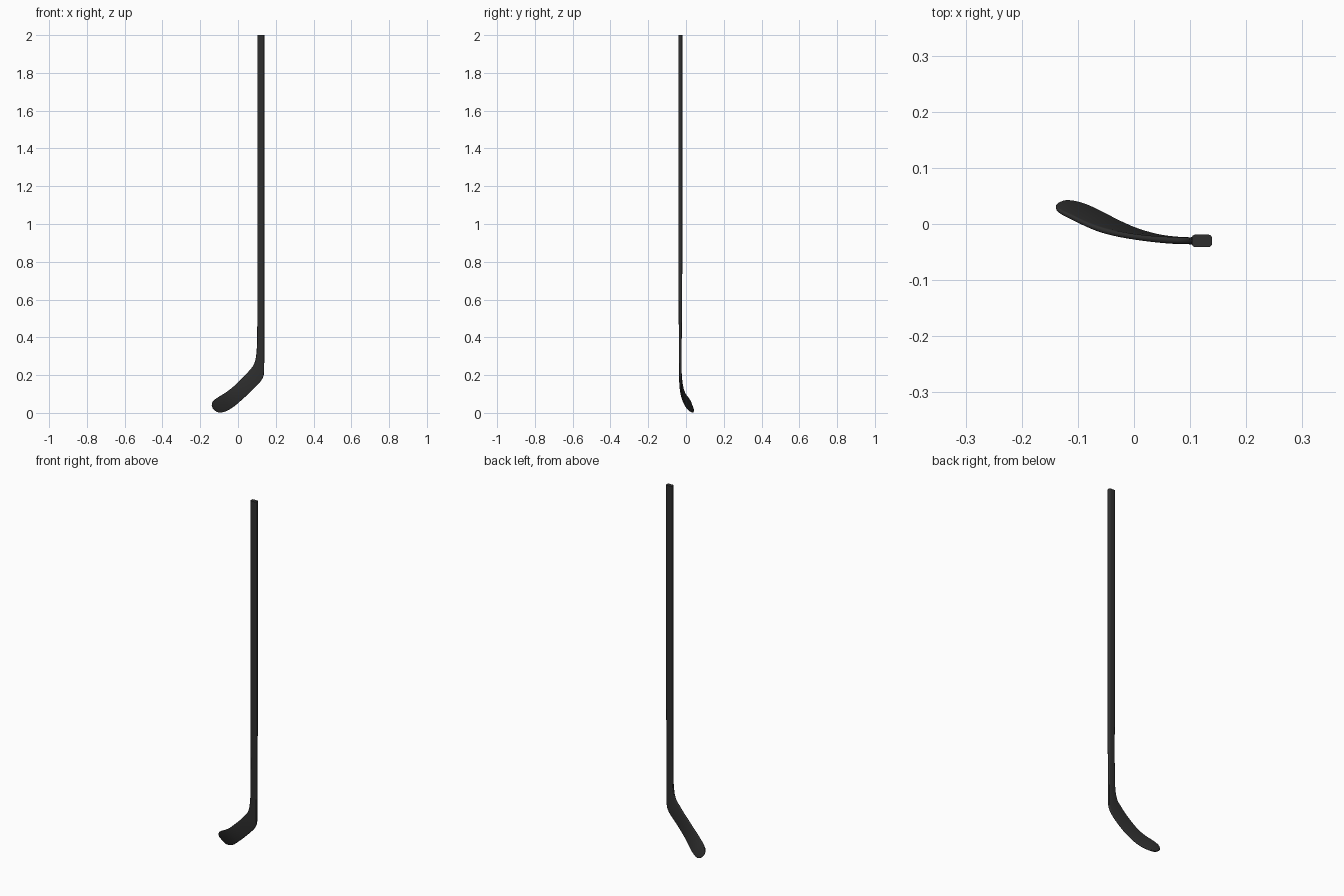
import bpy, bmesh, math
from mathutils import Vector

if "Cube" in bpy.data.objects:
    bpy.data.objects.remove(bpy.data.objects["Cube"])

# Stations from shaft to toe: heel-side edge (x, y, z), upper edge (x, y, z), thickness
STATIONS = [
    (.139, -.030, .520, .103, -.030, .520, .018),
    (.139, -.030, .390, .101, -.030, .410, .015),
    (.139, -.030, .270, .099, -.030, .335, .013),
    (.138, -.030, .215, .093, -.030, .285, .012),
    (.133, -.030, .190, .082, -.030, .252, .012),
    (.118, -.030, .165, .063, -.029, .228, .012),
    (.090, -.029, .135, .035, -.027, .196, .011),
    (.050, -.024, .096, .000, -.023, .162, .010),
    (.010, -.013, .060, -.035, -.017, .130, .010),
    (-.025, .002, .031, -.065, -.009, .108, .010),
    (-.055, .018, .013, -.090, .001, .092, .009),
    (-.080, .030, .004, -.113, .012, .078, .009),
    (-.103, .038, .003, -.131, .021, .063, .008),
    (-.121, .040, .012, -.138, .027, .050, .007),
    (-.133, .037, .023, -.139, .031, .036, .004),
]
STEPS = 3


def catmull(a, b, c, d, t):
    return [0.5 * (2 * q + (r - p) * t + (2 * p - 5 * q + 4 * r - s) * t * t
                   + (3 * q - p - 3 * r + s) * t ** 3) for p, q, r, s in zip(a, b, c, d)]


def smooth_stations(rows):
    out = []
    for i in range(len(rows) - 1):
        prev, nxt = rows[max(i - 1, 0)], rows[min(i + 2, len(rows) - 1)]
        out += [catmull(prev, rows[i], rows[i + 1], nxt, k / STEPS) for k in range(STEPS)]
    return out + [list(rows[-1])]


def rounded_ring(mid, u, v, half_w, half_t):
    """Rounded rectangle in the plane of u (width) and v (thickness)."""
    r = min(.006, half_t * .9, half_w * .9)
    pts = []
    for n, (sx, sy) in enumerate([(1, 1), (-1, 1), (-1, -1), (1, -1)]):
        for k in range(5):
            a = math.pi / 2 * (n + k / 4)
            pts.append(mid + u * (sx * (half_w - r) + r * math.cos(a))
                       + v * (sy * (half_t - r) + r * math.sin(a)))
    return pts


# Straight shaft on top, then the curved blade
rows = [[.139, -.030, z, .103, -.030, z, t] for z, t in ((2.0, .022), (1.3, .022), (.8, .021))]
rows += smooth_stations(STATIONS)
mids = [(Vector(r[:3]) + Vector(r[3:6])) / 2 for r in rows]

bm = bmesh.new()
rings = []
for i, r in enumerate(rows):
    chord = Vector(r[:3]) - Vector(r[3:6])
    along = mids[min(i + 1, len(rows) - 1)] - mids[max(i - 1, 0)]
    u = chord.normalized()
    v = along.cross(u).normalized()
    ring = rounded_ring(mids[i], u, v, chord.length / 2, r[6] / 2)
    rings.append([bm.verts.new(p) for p in ring])
for a, b in zip(rings, rings[1:]):
    for k in range(len(a)):
        j = (k + 1) % len(a)
        bm.faces.new((a[k], a[j], b[j], b[k]))
bm.faces.new(rings[0])
bm.faces.new(rings[-1])
bmesh.ops.recalc_face_normals(bm, faces=bm.faces)

mesh = bpy.data.meshes.new("shaft_and_blade")
bm.to_mesh(mesh)
bm.free()
stick = bpy.data.objects.new("shaft_and_blade", mesh)
bpy.context.collection.objects.link(stick)

# Dark charcoal finish
mat = bpy.data.materials.new("charcoal")
mat.diffuse_color = (.028, .028, .028, 1)
mat.use_nodes = True
mat.node_tree.nodes["Principled BSDF"].inputs["Base Color"].default_value = mat.diffuse_color
mesh.materials.append(mat)

bpy.context.view_layer.objects.active = stick
stick.select_set(True)
bpy.ops.object.shade_smooth_by_angle(angle=math.radians(40))
